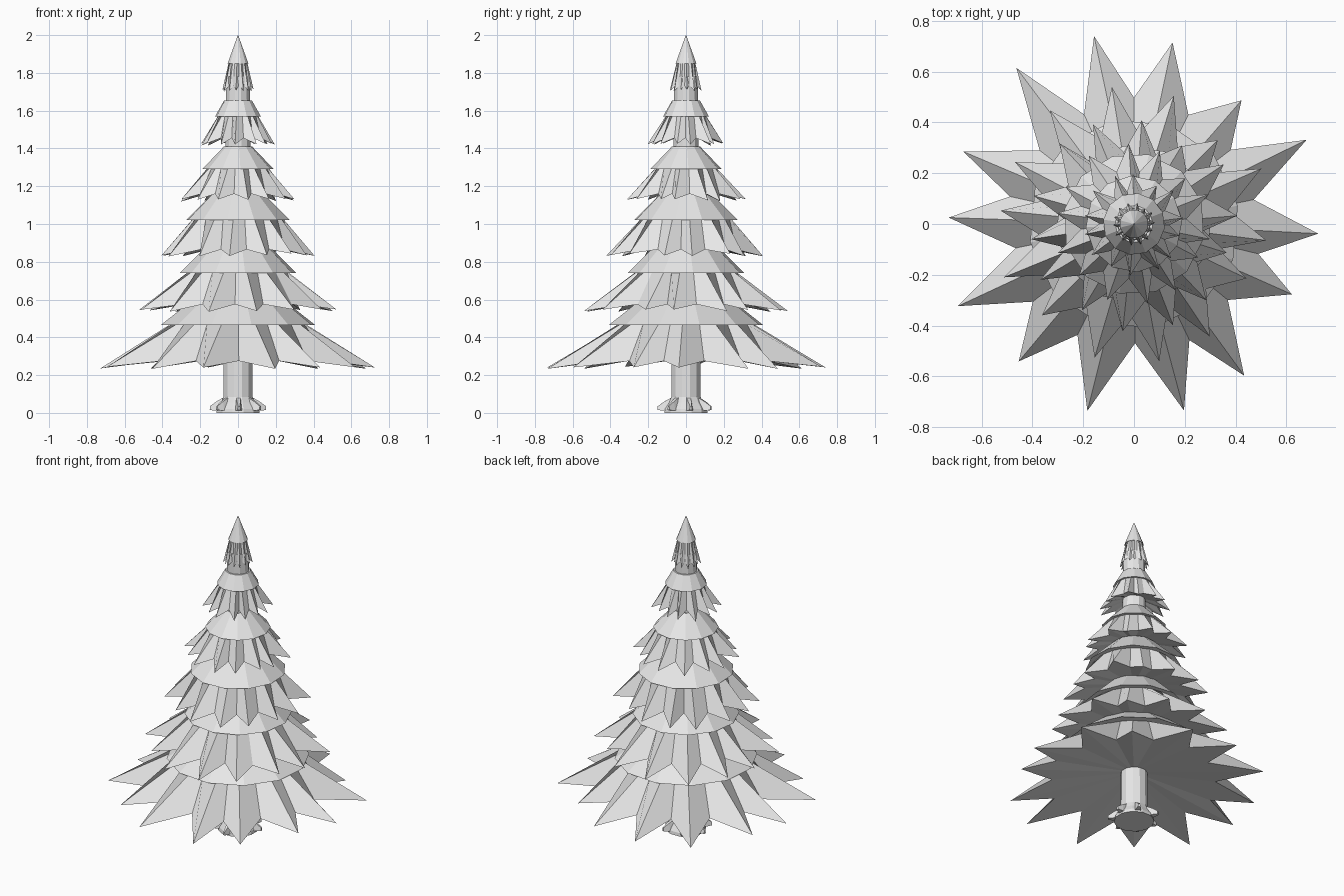
import bpy, bmesh, math, random
from mathutils import Vector

if "Cube" in bpy.data.objects:
    bpy.data.objects.remove(bpy.data.objects["Cube"])

random.seed(4)
grey = bpy.data.materials.new("light grey")
grey.diffuse_color = (0.8, 0.8, 0.8, 1)
grey.use_nodes = True
grey.node_tree.nodes["Principled BSDF"].inputs["Base Color"].default_value = grey.diffuse_color


def finish(bm, name):
    bmesh.ops.remove_doubles(bm, verts=bm.verts, dist=1e-5)
    bmesh.ops.recalc_face_normals(bm, faces=bm.faces)
    me = bpy.data.meshes.new(name)
    bm.to_mesh(me)
    bm.free()
    me.materials.append(grey)
    ob = bpy.data.objects.new(name, me)
    bpy.context.collection.objects.link(ob)
    return ob


def pol(r, deg, z):
    a = math.radians(deg)
    return Vector((r * math.cos(a), r * math.sin(a), z))


def loft(bm, rings, cap_start=True, cap_end=True):
    """Join closed rings of points with faces."""
    vs = [[bm.verts.new(p) for p in ring] for ring in rings]
    n = len(vs[0])
    for a, b in zip(vs, vs[1:]):
        for i in range(n):
            j = (i + 1) % n
            bm.faces.new((a[i], a[j], b[j], b[i]))
    if cap_start:
        bm.faces.new(vs[0])
    if cap_end:
        bm.faces.new(vs[-1])


def circle(r, z, n, turn=0):
    return [pol(r, turn + 360 * i / n, z) for i in range(n)]


# Branch tip directions and reach of the widest tier
ANGLES = [26, 49, 78, 102, 127, 157, 178, 205, 230, 256, 285, 306, 336, 357]
REACH = [.756, .645, .73, .756, .77, .73, .73, .765, .706, .758, .76, .738, .68, .726]


def skirt(name, z_top, r_top, z_tip, r_tip, z_val, r_val, turn, jitter):
    """Star-shaped ring of drooping, ridged branches with a hollow underside."""
    top, low, inner = [], [], []
    n = len(ANGLES)
    for i in range(n):
        a = ANGLES[i] + turn + random.uniform(-jitter, jitter)
        nxt = ANGLES[(i + 1) % n] + (360 if i == n - 1 else 0)
        mid = (ANGLES[i] + nxt) / 2 + turn
        reach = r_tip * REACH[i] / 0.74
        for ang, r, z in ((a, reach, z_tip + random.uniform(-.008, .008)),
                          (mid, r_val * random.uniform(.95, 1.05), z_val)):
            top.append(pol(r_top, ang, z_top))
            low.append(pol(r, ang, z))
            inner.append(pol(0.05, ang, z_val + 0.25 * (z_top - z_val)))
    bm = bmesh.new()
    loft(bm, [top, low, inner])
    finish(bm, name)


def cap(name, z_low, r_low, z_top, r_top, sides, turn):
    """Sloping collar that overhangs the skirt below it."""
    bm = bmesh.new()
    loft(bm, [circle(r_low * 0.85, z_low + 0.002, sides, turn),
              circle(r_low, z_low, sides, turn),
              circle(r_top, z_top, sides, turn)])
    finish(bm, name)


# Tiers: cap edge z, r / cap top z, r / tip z, r / valley z, r / turn
TIERS = [
    (.465, .415, .68, .14, .24, .74, .275, .485, 0),
    (.74, .31, .90, .15, .54, .535, .575, .365, -3),
    (1.02, .28, 1.17, .13, .835, .415, .865, .29, 8),
    (1.29, .19, 1.41, .075, 1.125, .31, 1.16, .215, -6),
    (1.57, .122, 1.655, .074, 1.42, .20, 1.455, .135, 12),
    (1.85, .057, 2.0, .001, 1.705, .084, 1.735, .062, 5),
]
for k, (zc, rc, zt, rt, z_tip, r_tip, z_val, r_val, turn) in enumerate(TIERS, 1):
    cap(f"collar_{k}", zc, rc, zt, rt, 12, turn + 10)
    skirt(f"branches_{k}", zc + .003, rc * 0.87, z_tip, r_tip, z_val, r_val,
          turn, 0 if k == 1 else 2.5)

# Trunk with a flared foot, running up through all tiers
bm = bmesh.new()
loft(bm, [circle(r, z, 12, 15) for r, z in
          ((.118, 0), (.115, .02), (.092, .055), (.08, .085), (.078, .4),
           (.07, 1.3), (.064, 1.78))])
finish(bm, "trunk")

# Root toes around the foot
for k, a in enumerate((10, 62, 118, 172, 222, 272, 322), 1):
    bm = bmesh.new()
    side = pol(1, a + 90, 0)
    rings = []
    for r, w, z0, z1 in ((.07, .022, .02, .085), (.115, .018, .012, .06),
                         (.15, .008, .015, .035)):
        c = pol(r, a, 0)
        up = Vector((0, 0, 1))
        rings.append([c - side * w + up * z0, c + side * w + up * z0,
                      c + side * w * .5 + up * z1, c - side * w * .5 + up * z1])
    loft(bm, rings)
    finish(bm, f"root_{k}")
